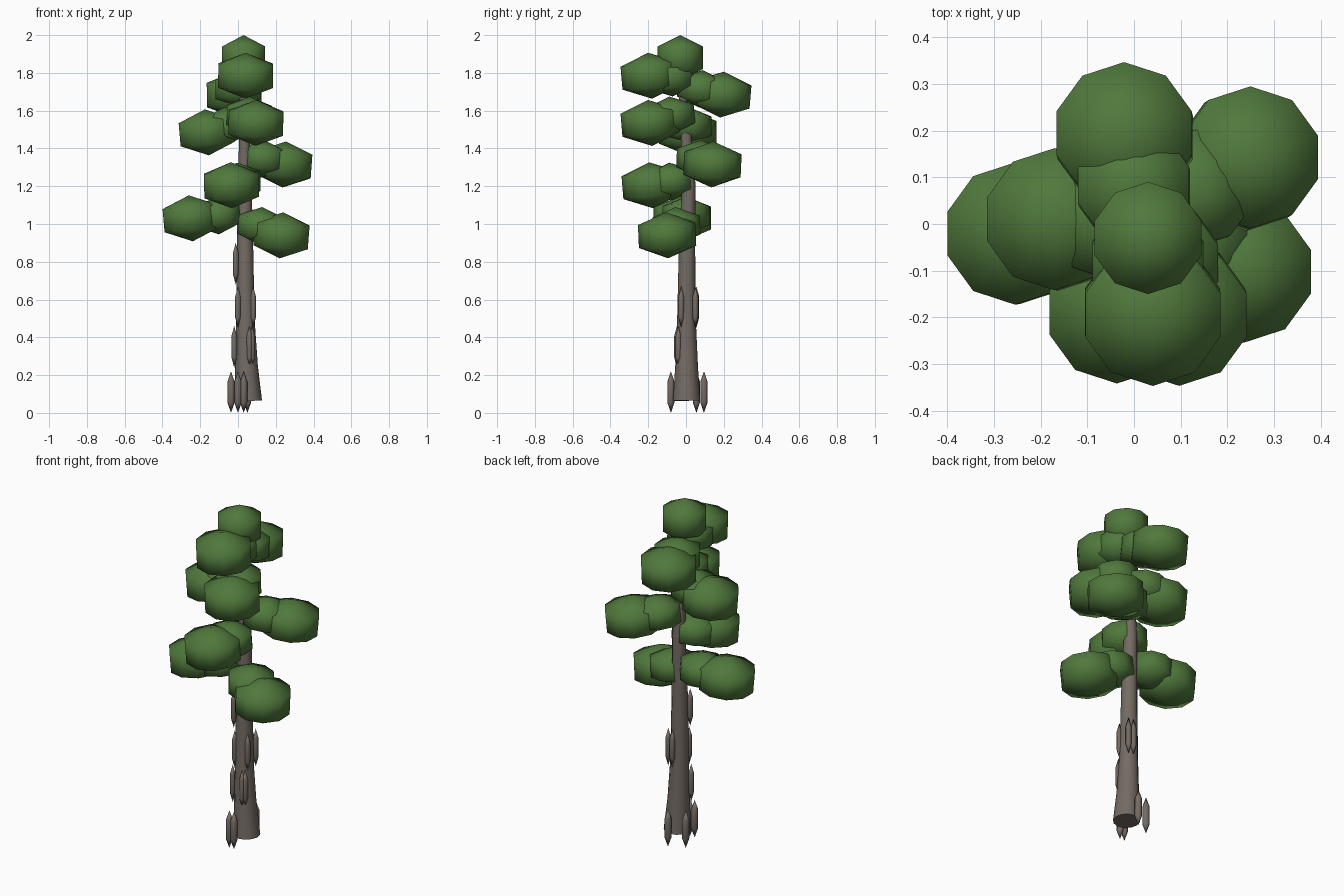
import bpy, bmesh, math
from mathutils import Vector, Matrix

if "Cube" in bpy.data.objects:
    bpy.data.objects.remove(bpy.data.objects["Cube"])


def material(name, rgb):
    m = bpy.data.materials.new(name)
    m.diffuse_color = (*rgb, 1)
    m.use_nodes = True
    m.node_tree.nodes["Principled BSDF"].inputs["Base Color"].default_value = m.diffuse_color
    return m


BARK = material("bark grey brown", (0.175, 0.145, 0.125))
LEAF = material("leaf green", (0.08, 0.19, 0.045))


def finish(name, bm, mat):
    bmesh.ops.recalc_face_normals(bm, faces=bm.faces)
    me = bpy.data.meshes.new(name)
    bm.to_mesh(me)
    bm.free()
    me.materials.append(mat)
    for p in me.polygons:
        p.use_smooth = len(p.vertices) <= 4
    ob = bpy.data.objects.new(name, me)
    bpy.context.collection.objects.link(ob)
    return ob


def blob(name, centre, ring, half, sides, mat, tilt=None):
    """Low-poly spheroid: two rings of the given radius between two poles."""
    bm = bmesh.new()
    bmesh.ops.create_uvsphere(bm, u_segments=sides, v_segments=3, radius=1)
    r = ring / math.sin(math.pi / 3)
    m = Matrix.Translation(centre) @ (tilt or Matrix()) @ Matrix.Diagonal((r, r, half, 1))
    bmesh.ops.transform(bm, matrix=m, verts=bm.verts)
    return finish(name, bm, mat)


def tube(name, path, sides):
    """Tapered tube through (x, y, z, radius) points; horizontal or aligned rings."""
    bm = bmesh.new()
    axis = Vector(path[-1][:3]) - Vector(path[0][:3])
    turn = Vector((0, 0, 1)).rotation_difference(axis)
    rings = []
    for x, y, z, r in path:
        rings.append([bm.verts.new(Vector((x, y, z)) + turn @ Vector(
            (r * math.cos(a), r * math.sin(a), 0)))
            for a in (2 * math.pi * i / sides for i in range(sides))])
    for lo, hi in zip(rings, rings[1:]):
        for i in range(sides):
            j = (i + 1) % sides
            bm.faces.new((lo[i], lo[j], hi[j], hi[i]))
    bm.faces.new(rings[0])
    bm.faces.new(rings[-1])
    return finish(name, bm, BARK)


# Gently bent trunk
TRUNK = [(0.055, 0.003, 0.065, 0.072), (0.045, 0.003, 0.25, 0.06),
         (0.04, 0.003, 0.45, 0.051), (0.038, 0.004, 0.7, 0.046),
         (0.037, 0.006, 0.95, 0.042), (0.036, 0.015, 1.2, 0.036),
         (0.034, 0.0, 1.48, 0.028), (0.03, -0.015, 1.65, 0.022),
         (0.03, -0.03, 1.86, 0.014)]
tube("trunk", TRUNK, 12)


def trunk_at(z):
    for a, b in zip(TRUNK, TRUNK[1:]):
        if a[2] <= z <= b[2]:
            return Vector(a[:3]).lerp(Vector(b[:3]), (z - a[2]) / (b[2] - a[2]))
    return Vector(TRUNK[-1][:3])


# Spindle-shaped bark plates
PLATES = [(0.0, -0.08, 0.11), (0.03, -0.08, 0.11), (-0.037, 0.055, 0.11), (0.05, 0.095, 0.11),
          (-0.02, -0.02, 0.35), (0.06, -0.048, 0.35), (0.075, -0.04, 0.35),
          (0.0, -0.03, 0.56), (0.08, -0.025, 0.56), (0.05, 0.055, 0.56), (0.08, 0.05, 0.56),
          (-0.012, -0.022, 0.79)]
for i, p in enumerate(PLATES):
    blob(f"bark_plate_{i + 1}", p, 0.019 if p[2] < 0.2 else 0.015, 0.11, 8, BARK)

# Foliage: each branch carries an outer clump and a smaller inner clump
BRANCHES = [((0.23, -0.10, 0.94), (0.12, -0.05, 0.99)),
            ((-0.25, -0.02, 1.03), (-0.11, 0.0, 1.045)),
            ((-0.035, -0.185, 1.205), (0.0, -0.08, 1.225)),
            ((0.245, 0.14, 1.315), (0.13, 0.075, 1.345)),
            ((-0.165, 0.01, 1.485), (-0.06, 0.01, 1.52)),
            ((0.095, -0.19, 1.535), (0.06, -0.08, 1.575)),
            ((-0.02, 0.19, 1.685), (0.0, 0.08, 1.715)),
            ((0.04, -0.19, 1.785), (0.03, -0.08, 1.775))]
for i, (outer, inner) in enumerate(BRANCHES, 1):
    start = trunk_at(inner[2] - 0.03)
    tube(f"branch_{i}", [(*start, 0.016), (*outer, 0.008)], 6)
    away = Vector((outer[0] - start.x, outer[1] - start.y, 0))
    tilt = Matrix.Rotation(math.radians(5), 4, Vector((0, 0, 1)).cross(away))
    blob(f"outer_leaf_clump_{i}", outer, 0.152, 0.122, 10, LEAF, tilt)
    blob(f"inner_leaf_clump_{i}", inner, 0.125, 0.1, 10, LEAF, tilt)

# Crown
blob("crown_leaf_clump", (0.03, -0.03, 1.88), 0.12, 0.12, 10, LEAF)
